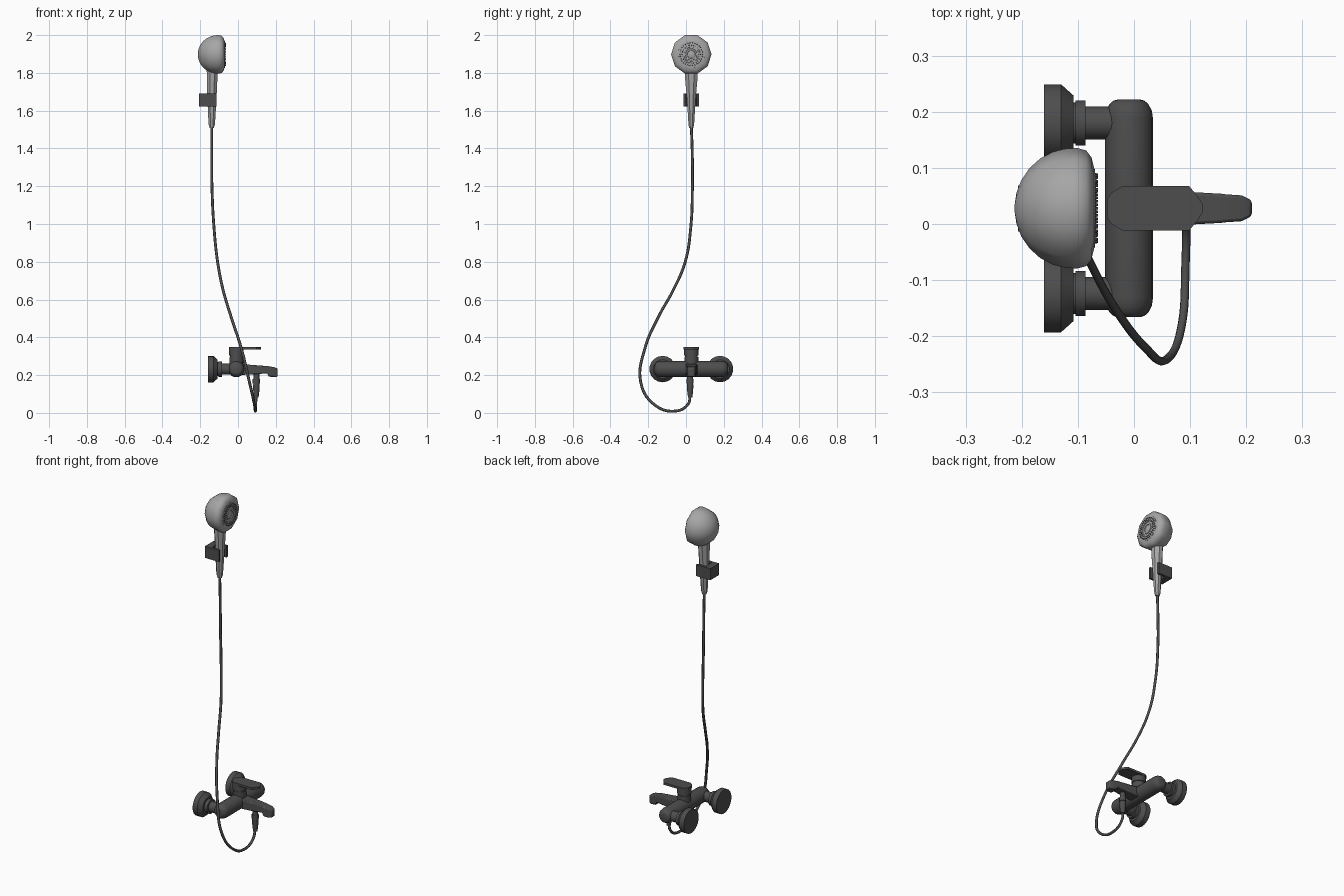
import bpy, bmesh, math
from mathutils import Vector, Matrix

if "Cube" in bpy.data.objects:
    bpy.data.objects.remove(bpy.data.objects["Cube"])

CY = 0.028  # shared centre line in y
AXIS = {'X': Matrix.Rotation(math.pi / 2, 4, 'Y'),
        'Y': Matrix.Rotation(-math.pi / 2, 4, 'X'),
        'Z': Matrix.Identity(4)}


def material(name, v):
    m = bpy.data.materials.new(name)
    m.diffuse_color = (v, v, v, 1)
    m.use_nodes = True
    m.node_tree.nodes["Principled BSDF"].inputs["Base Color"].default_value = m.diffuse_color
    return m


DARK = material("dark_metal", 0.075)
LIGHT = material("light_metal", 0.38)


def finish(name, bm, mat, smooth=40, bevel=0):
    bmesh.ops.recalc_face_normals(bm, faces=bm.faces)
    me = bpy.data.meshes.new(name)
    bm.to_mesh(me)
    bm.free()
    ob = bpy.data.objects.new(name, me)
    bpy.context.collection.objects.link(ob)
    me.materials.append(mat)
    if bevel:
        b = ob.modifiers.new("bevel", 'BEVEL')
        b.width, b.segments, b.limit_method = bevel, 2, 'ANGLE'
    if smooth:
        bpy.ops.object.select_all(action='DESELECT')
        ob.select_set(True)
        bpy.context.view_layer.objects.active = ob
        bpy.ops.object.shade_smooth_by_angle(angle=math.radians(smooth))
    return ob


def loft(bm, rings):
    loops = [[bm.verts.new(p) for p in r] for r in rings]
    n = len(loops[0])
    for a, b in zip(loops, loops[1:]):
        for i in range(n):
            j = (i + 1) % n
            bm.faces.new((a[i], a[j], b[j], b[i]))
    bm.faces.new(loops[0])
    bm.faces.new(loops[-1])


def lathe(name, profile, loc, axis, mat, seg=16, phase=0, smooth=40):
    # profile entries: (distance along axis, radius)
    bm = bmesh.new()
    rot = Matrix.Translation(loc) @ AXIS[axis]
    ang = [phase + i * math.tau / seg for i in range(seg)]
    loft(bm, [[rot @ Vector((r * math.cos(a), r * math.sin(a), d)) for a in ang]
              for d, r in profile])
    return finish(name, bm, mat, smooth)


# wall flanges with inlet pipes
for name, y in (("left_inlet", CY - 0.152), ("right_inlet", CY + 0.152)):
    lathe(name, [(-0.16, 0.07), (-0.13, 0.07), (-0.108, 0.05), (-0.108, 0.037),
                 (-0.104, 0.037), (-0.104, 0.041), (-0.086, 0.041),
                 (-0.086, 0.03), (-0.008, 0.03)], (0, y, 0.232), 'X', DARK, 18)

# mixer body with rounded ends
R = 0.043
ends = [(0.194 - 0.035 * (1 - math.sin(t)), R * (0.45 + 0.55 * math.cos(t)))
        for t in (math.radians(a) for a in (0, 25, 50, 70, 90))]
lathe("mixer_body", [(-d, r) for d, r in reversed(ends)] + ends,
      (-0.009, CY, 0.232), 'Y', DARK, 20)

# lever base
lathe("lever_base", [(0.23, 0.037), (0.297, 0.037), (0.297, 0.034), (0.303, 0.034),
                     (0.303, 0.039), (0.338, 0.039)], (-0.009, CY, 0), 'Z', DARK)

# flat lever plate
half = [(-0.048, 0.016), (-0.04, 0.028), (-0.02, 0.04), (0.098, 0.04),
        (0.113, 0.022), (0.122, 0.008)]
outline = [(x, CY + w) for x, w in half] + [(x, CY - w) for x, w in reversed(half)]
bm = bmesh.new()
loft(bm, [[(x, y, z) for x, y in outline] for z in (0.336, 0.349)])
finish("lever", bm, DARK, 30)

# spout with downturned tip: x, half width, top, bottom
bm = bmesh.new()
loft(bm, [[(x, CY - w, b), (x, CY + w, b), (x, CY + w, t), (x, CY - w, t)]
          for x, w, t, b in ((0.0, 0.033, 0.26, 0.2), (0.1, 0.029, 0.252, 0.205),
                             (0.155, 0.026, 0.248, 0.21), (0.162, 0.025, 0.247, 0.192),
                             (0.192, 0.023, 0.242, 0.19), (0.21, 0.014, 0.235, 0.192))])
finish("spout", bm, DARK, 35, 0.005)

# hose outlet under the spout
lathe("hose_outlet", [(0.23, 0.016), (0.18, 0.016), (0.18, 0.019), (0.155, 0.019),
                      (0.155, 0.016), (0.15, 0.016), (0.15, 0.018), (0.115, 0.016),
                      (0.082, 0.012)], (0.097, CY - 0.006, 0), 'Z', DARK, 14)

# hose
path = [(0.096, 0.022, 0.11), (0.094, 0.01, 0.045), (0.092, -0.065, 0.009),
        (0.086, -0.175, 0.05), (0.06, -0.24, 0.165), (0.018, -0.218, 0.34),
        (-0.037, -0.145, 0.51), (-0.08, -0.065, 0.655), (-0.108, -0.004, 0.8),
        (-0.127, 0.025, 0.98), (-0.138, 0.034, 1.2), (-0.139, 0.033, 1.38),
        (-0.139, 0.028, 1.52)]
cu = bpy.data.curves.new("hose", 'CURVE')
cu.dimensions = '3D'
cu.bevel_depth, cu.bevel_resolution, cu.resolution_u = 0.0075, 2, 8
sp = cu.splines.new('BEZIER')
sp.bezier_points.add(len(path) - 1)
for p, co in zip(sp.bezier_points, path):
    p.co = co
    p.handle_left_type = p.handle_right_type = 'AUTO'
cu.materials.append(DARK)
bpy.context.collection.objects.link(bpy.data.objects.new("hose", cu))

# faceted handle: z, centre x, half depth, half width
bm = bmesh.new()
oct_ring = [math.pi / 8 + i * math.pi / 4 for i in range(8)]
k = 1 / math.cos(math.pi / 8)
loft(bm, [[(cx + k * dx * math.cos(a), CY + k * dy * math.sin(a), z) for a in oct_ring]
          for z, cx, dx, dy in ((1.508, -0.139, 0.011, 0.011), (1.527, -0.139, 0.017, 0.015),
                                (1.66, -0.138, 0.024, 0.023), (1.77, -0.137, 0.028, 0.033),
                                (1.85, -0.137, 0.029, 0.034))])
finish("handle", bm, LIGHT, 20)

# wall holder: U-shaped clip around the handle
shape = [(-0.207, -0.041), (-0.115, -0.041), (-0.115, -0.029), (-0.168, -0.026),
         (-0.168, 0.026), (-0.115, 0.029), (-0.115, 0.041), (-0.207, 0.041)]
bm = bmesh.new()
loft(bm, [[(x, CY + y, z) for x, y in shape] for z in (1.622, 1.69)])
finish("wall_holder", bm, DARK, 0)

# shower head: ten-sided dome and face with raised rings
HZ = 1.898
dome = [(-0.109 - 0.104 * math.cos(t), 0.107 * math.sin(t))
        for t in (math.radians(a) for a in (3, 15, 28, 42, 56, 70, 82, 90))]
lathe("shower_head", dome + [(-0.1, 0.107), (-0.085, 0.103), (-0.076, 0.091), (-0.071, 0.072)],
      (0, CY, HZ), 'X', LIGHT, 10, math.pi / 2, 50)
lathe("spray_face", [(-0.08, 0.072), (-0.07, 0.071), (-0.068, 0.04), (-0.074, 0.038),
                     (-0.074, 0.032), (-0.067, 0.03), (-0.067, 0.022),
                     (-0.072, 0.02), (-0.069, 0.008)], (0, CY, HZ), 'X', LIGHT, 20, 0, 30)

# spray nozzles
bm = bmesh.new()
for radius, count in ((0.048, 24), (0.06, 30)):
    for i in range(count):
        a = i * math.tau / count
        pos = Vector((-0.0675, CY + radius * math.cos(a), HZ + radius * math.sin(a)))
        bmesh.ops.create_cone(bm, cap_ends=True, segments=6, radius1=0.0033, radius2=0.002,
                              depth=0.006, matrix=Matrix.Translation(pos) @ AXIS['X'])
finish("spray_nozzles", bm, DARK, 0)
